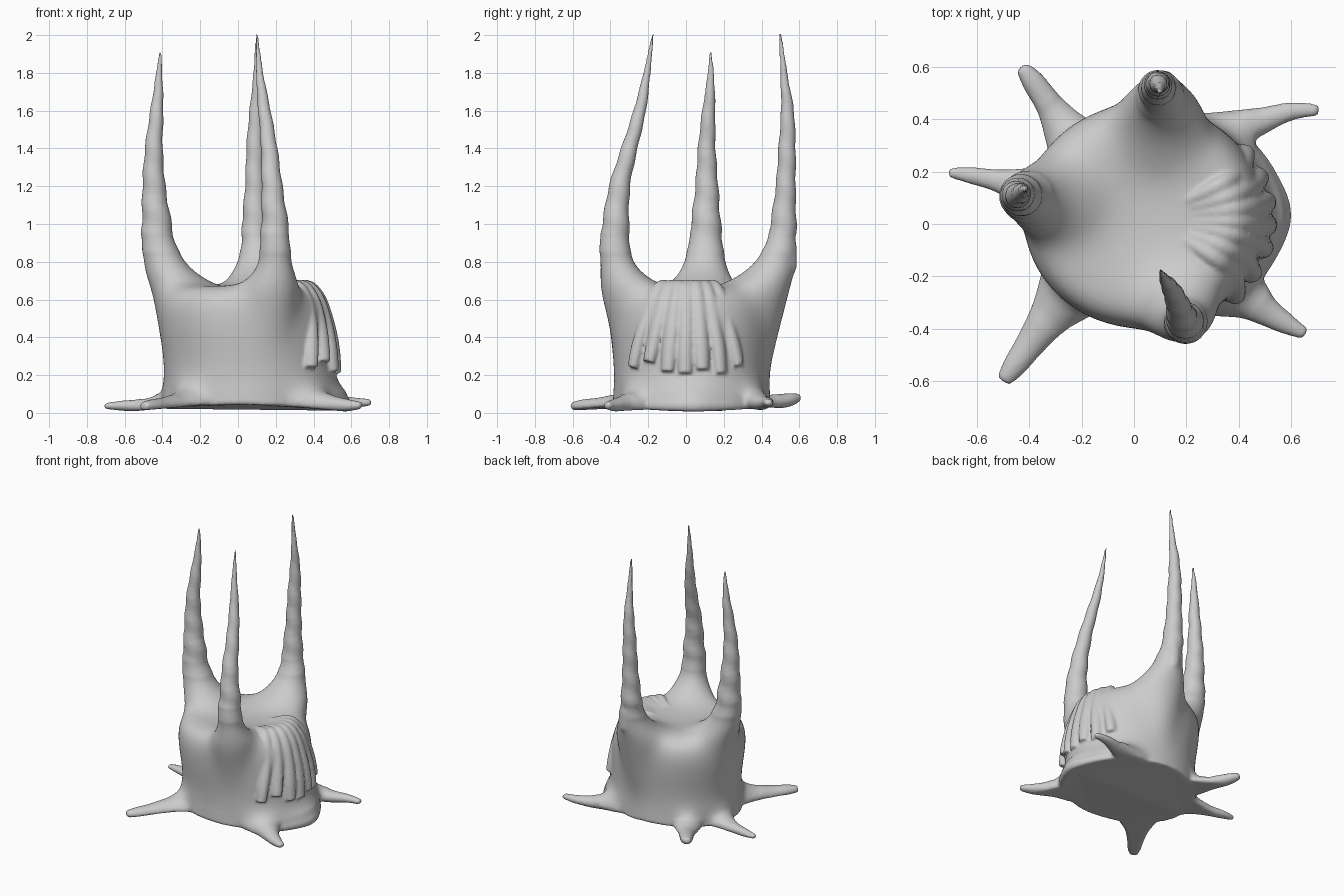
import bpy, bmesh, math
from mathutils import Vector


def floor_z(x):
    return max(0.008, 0.045 - 0.09 * max(abs(x) - 0.15, 0))


def spline(pts, steps=5):
    """Catmull-Rom resampling of points that also carry radii."""
    out = []
    for i in range(len(pts) - 1):
        a, b, c, d = (pts[max(i - 1, 0)], pts[i], pts[i + 1], pts[min(i + 2, len(pts) - 1)])
        for s in range(steps):
            t = s / steps
            out.append([0.5 * (2 * q + (r - p) * t + (2 * p - 5 * q + 4 * r - w) * t * t
                               + (3 * q - p - 3 * r + w) * t ** 3)
                        for p, q, r, w in zip(a, b, c, d)])
    out.append(list(pts[-1]))
    return out


def loft(bm, pts, flat=False, sides=24, squash=1.0, wobble=0.0):
    """Closed skin through rings (x, y, z, radius[, second radius])."""
    path = spline(pts)
    rings = []
    for i, p in enumerate(path):
        c = Vector(p[:3])
        if flat:
            u, v = Vector((1, 0, 0)), Vector((0, 1, 0))
        else:
            t = Vector(path[min(i + 1, len(path) - 1)][:3]) - Vector(path[max(i - 1, 0)][:3])
            u = t.cross(Vector((0, 0, 1))).normalized()
            v = u.cross(t).normalized()
        ring = []
        for k in range(sides):
            a = math.tau * k / sides
            # gentle spiralling bumps on the upper horns
            g = 1 + (wobble * math.sin(38 * c.z + a) if c.z > 0.9 else 0)
            q = c + u * max(p[3], 0.004) * g * math.cos(a) + v * max(p[-1], 0.004) * g * squash * math.sin(a)
            q.z = max(q.z, floor_z(q.x))
            ring.append(bm.verts.new(q))
        rings.append(ring)
    for r0, r1 in zip(rings, rings[1:]):
        for k in range(sides):
            n = (k + 1) % sides
            bm.faces.new((r0[k], r0[n], r1[n], r1[k]))
    bm.faces.new(rings[0][::-1])
    bm.faces.new(rings[-1])


def add_fuse(obj, size):
    rem = obj.modifiers.new("fuse", "REMESH")
    rem.mode = "VOXEL"
    rem.voxel_size = size
    rem.use_smooth_shade = True


bm = bmesh.new()

# drum-shaped body
loft(bm, [(.055, .03, 0, .465, .42), (.06, .03, .12, .46, .415), (.06, .03, .25, .455, .415),
          (.045, .03, .40, .46, .43), (.03, .03, .54, .46, .435), (.02, .03, .62, .435, .42),
          (.02, .03, .67, .37, .37), (.02, .03, .675, .27, .27), (.0, .03, .655, .08, .08)],
     flat=True, sides=64)

# three tall horns: left, back, front
horns = (
    [(-.25, .09, .20, .12), (-.27, .09, .45, .155), (-.285, .09, .66, .185), (-.35, .095, .73, .152),
     (-.39, .10, .80, .122), (-.42, .105, .90, .094), (-.43, .105, 1.0, .08),
     (-.445, .11, 1.2, .062), (-.446, .11, 1.4, .048), (-.43, .12, 1.6, .036),
     (-.42, .13, 1.75, .023), (-.412, .13, 1.92, .009)],
    [(.10, .31, .10, .11), (.10, .35, .40, .145), (.10, .37, .66, .19), (.10, .43, .73, .152),
     (.10, .47, .80, .117), (.10, .503, .90, .083), (.09, .515, 1.0, .07), (.09, .528, 1.2, .054),
     (.09, .535, 1.4, .047), (.095, .537, 1.6, .036), (.10, .52, 1.78, .022), (.10, .50, 2.017, .009)],
    [(.15, -.23, .15, .12), (.16, -.265, .40, .135), (.17, -.30, .66, .165), (.19, -.335, .73, .13),
     (.197, -.367, .80, .098), (.197, -.377, .90, .085), (.195, -.373, 1.0, .072),
     (.18, -.352, 1.2, .057), (.165, -.30, 1.4, .045), (.14, -.245, 1.6, .035),
     (.115, -.207, 1.8, .021), (.10, -.173, 2.017, .009)],
)
for horn in horns:
    loft(bm, horn, flat=True, wobble=.06)

# five root-like feet
for foot in (
    [(-.18, .25, .05, .15), (-.255, .35, .05, .095), (-.32, .45, .055, .056), (-.39, .55, .07, .044), (-.43, .60, .085, .025)],
    [(-.30, .10, .04, .16), (-.42, .14, .04, .08), (-.52, .165, .038, .045), (-.62, .185, .038, .034), (-.71, .197, .036, .02)],
    [(-.20, -.20, .05, .17), (-.31, -.34, .04, .09), (-.39, -.45, .035, .06), (-.455, -.54, .035, .047), (-.50, -.60, .035, .03)],
    [(.28, -.20, .07, .16), (.42, -.27, .05, .10), (.50, -.33, .045, .06), (.58, -.38, .04, .042), (.655, -.42, .04, .024)],
    [(.25, .30, .07, .13), (.39, .36, .07, .08), (.49, .395, .055, .052), (.60, .43, .055, .036), (.705, .435, .055, .024)],
):
    loft(bm, foot, squash=.8)

# lip under the folds
for inset, z, r in ((0, .04, .045), (.05, .09, .075)):
    loft(bm, [(.38 - inset, -.26, z, r), (.48 - inset, -.15, z, r), (.557 - inset, .03, z, r),
              (.49 - inset, .20, z, r), (.40 - inset, .31, z, r)])

# fuse the base parts, then melt the joints below the horns
bmesh.ops.recalc_face_normals(bm, faces=bm.faces)
mesh = bpy.data.meshes.new("horned_body")
bm.to_mesh(mesh)
bm.free()
body = bpy.data.objects.new("horned_body", mesh)
bpy.context.collection.objects.link(body)
add_fuse(body, 0.011)
fused = body.evaluated_get(bpy.context.evaluated_depsgraph_get())
bm = bmesh.new()
bm.from_mesh(fused.to_mesh())
fused.to_mesh_clear()
body.modifiers.clear()
for low, high, times in ((.07, .95, 50), (.12, .85, 110)):
    joints = [v for v in bm.verts if low < v.co.z < high
              and math.hypot(v.co.x - .03, v.co.y - .03) < .56]
    for _ in range(times):
        bmesh.ops.smooth_vert(bm, verts=joints, factor=0.5, use_axis_x=True, use_axis_y=True, use_axis_z=True)

# hanging folds on the right side, fanning outwards
for deg, low in ((-40, .24), (-27, .27), (-14, .22), (-3, .21), (8, .23), (20, .21), (33, .25)):
    pts = []
    for R, z, f, r in ((.20, .66, .66, .014), (.33, .68, .70, .026), (.40, .615, .76, .031),
                       (.447, .48, .85, .034), (.475, .34, .95, .035), (.487, low, 1, .032)):
        a = math.radians(deg * f)
        R -= .0008 * max(abs(deg) - 10, 0)
        pts.append((.03 + R * math.cos(a), .02 + R * math.sin(a), z, r * 1.2, r))
    loft(bm, pts, sides=16)

# fuse everything into one smooth organic skin
bm.to_mesh(mesh)
bm.free()
add_fuse(body, 0.009)
sm = body.modifiers.new("soften", "SMOOTH")
sm.factor = 0.5
sm.iterations = 6
